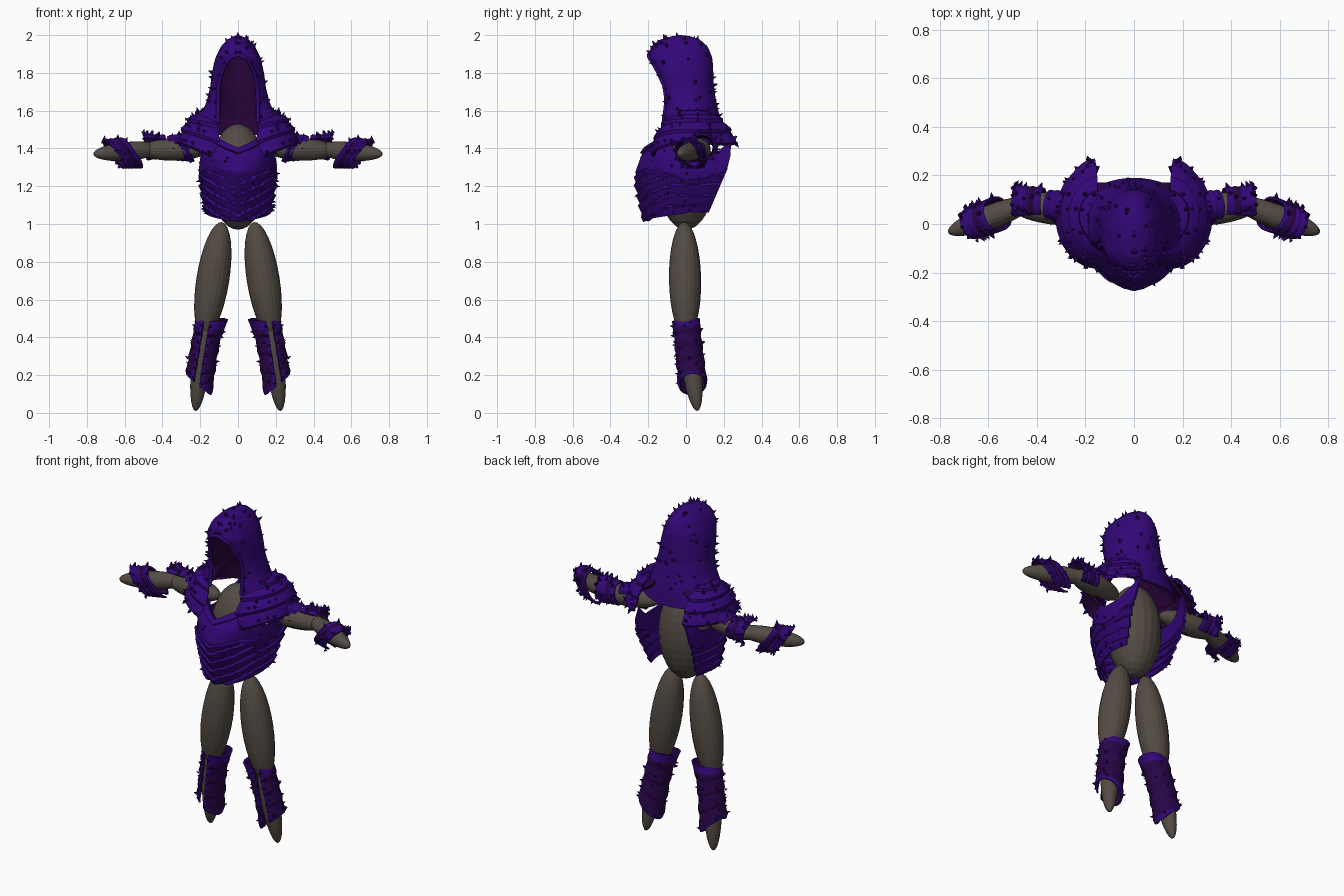
import bpy, bmesh, random
from math import sin, cos, pi, asin, sqrt, radians
from mathutils import Vector

random.seed(4)
cube = bpy.data.objects.get("Cube")
if cube:
    bpy.data.objects.remove(cube)


def material(name, rgb):
    m = bpy.data.materials.new(name)
    m.use_nodes = True
    m.diffuse_color = (*rgb, 1)
    bsdf = m.node_tree.nodes["Principled BSDF"]
    bsdf.inputs["Base Color"].default_value = (*rgb, 1)
    bsdf.inputs["Roughness"].default_value = 0.8
    return m


VIOLET = material("violet armour", (0.033, 0.002, 0.185))
PLUM = material("dark plum", (0.02, 0.0015, 0.06))
MAROON = material("maroon lining", (0.024, 0.0015, 0.045))
SKIN = material("grey brown body", (0.088, 0.071, 0.058))


def finish(name, bm, mats, mirror):
    me = bpy.data.meshes.new(name)
    bm.to_mesh(me)
    bm.free()
    for m in mats:
        me.materials.append(m)
    ob = bpy.data.objects.new(name, me)
    bpy.context.collection.objects.link(ob)
    if mirror:
        ob.modifiers.new("Mirror", 'MIRROR').use_mirror_merge = False
    return ob


def lerp_table(rows, t):
    """Interpolate rows of (key, values...) at key t."""
    t = min(max(t, rows[0][0]), rows[-1][0])
    for a, b in zip(rows, rows[1:]):
        if t <= b[0]:
            k = (t - a[0]) / (b[0] - a[0])
            return [p + (q - p) * k for p, q in zip(a[1:], b[1:])]


def limb(name, top, end, rx, ry, mirror=True):
    """Faceted ellipsoid stretched between two points."""
    top, end = Vector(top), Vector(end)
    bm = bmesh.new()
    bmesh.ops.create_uvsphere(bm, u_segments=20, v_segments=16, radius=1)
    axis = end - top
    rot = Vector((0, 0, -1)).rotation_difference(axis.normalized())
    for v in bm.verts:
        v.co = rot @ Vector((v.co.x * rx, v.co.y * ry, v.co.z * axis.length / 2)) + (top + end) / 2
    finish(name, bm, [SKIN], mirror)


def plate(name, f, nu, nv, thick=0.012, mirror=True, rule=None, lining=VIOLET, spikes=(), size=0.03):
    """Armour shell from a surface f(u, v), with spikes set along its normals."""
    bm = bmesh.new()
    grid = [[bm.verts.new(f(i / nu, j / nv)) for i in range(nu + 1)] for j in range(nv + 1)]
    for j in range(nv):
        for i in range(nu):
            face = bm.faces.new((grid[j][i], grid[j][i + 1], grid[j + 1][i + 1], grid[j + 1][i]))
            if rule and rule((i + .5) / nu, (j + .5) / nv):
                face.material_index = 1
    bm.normal_update()
    mid = sum((v.co for v in bm.verts), Vector()) / len(bm.verts)
    if sum(p.normal.dot(p.calc_center_median() - mid) for p in bm.faces) < 0:
        bmesh.ops.reverse_faces(bm, faces=bm.faces[:])
    ob = finish(name, bm, [VIOLET, PLUM, lining, lining], mirror)
    solid = ob.modifiers.new("Thickness", 'SOLIDIFY')
    solid.thickness = thick
    solid.offset = -1
    solid.material_offset = 2
    # Thorns
    sb = bmesh.new()
    e = 0.01
    for u, v in spikes:
        p = f(u, v)
        n = (f(u + e, v) - f(u - e, v)).cross(f(u, v + e) - f(u, v - e))
        if n.length < 1e-9:
            continue
        n.normalize()
        if n.dot(p - mid) < 0:
            n = -n
        h = size * random.uniform(.7, 1.25)
        made = bmesh.ops.create_cone(sb, cap_ends=True, segments=5, radius1=h * .55, radius2=0, depth=h * 1.3)
        rot = Vector((0, 0, 1)).rotation_difference((n + Vector((0, 0, .2))).normalized())
        for w in made['verts']:
            w.co = rot @ w.co + p + n * h * .4
    if len(sb.verts):
        finish(name + "_spikes", sb, [VIOLET], mirror)
    else:
        sb.free()


def scatter(n, u0=.03, u1=.97, v0=.03, v1=.95):
    return [(random.uniform(u0, u1), random.uniform(v0, v1)) for _ in range(n)]


def edge(n, v=None, u=None):
    ts = [(i + .5) / n for i in range(n)]
    return [(t, v) if u is None else (u, t) for t in ts]


def cuff(p0, p1, r0, r1, ref, a0, a1, shape):
    """Surface function for an open sleeve around a limb."""
    p0, p1, ref = Vector(p0), Vector(p1), Vector(ref)
    d = (p1 - p0).normalized()
    n = (ref - d * ref.dot(d)).normalized()
    b = d.cross(n)

    def f(u, v):
        a = radians(a0 + (a1 - a0) * u)
        dr, shift = shape(a, v)
        r = r0 + (r1 - r0) * v + dr + .008 * ((v * 4) % 1)
        return p0.lerp(p1, v) + d * shift + (n * cos(a) + b * sin(a)) * r
    return f


# Body
limb("torso", (0, 0, 1.53), (0, 0, .97), .15, .15, mirror=False)
limb("thighs", (.085, -.01, 1.01), (.182, 0, .4), .087, .085)
limb("shins", (.165, -.01, .55), (.225, .06, .01), .05, .053)
limb("upper_arms", (.15, .04, 1.4), (.52, .085, 1.39), .06, .065)
limb("forearms", (.4, .1, 1.4), (.765, -.035, 1.37), .05, .05)

# Hood: height, half width, front y, back y
HOOD = [(1.5, .24, -.13, .19), (1.58, .198, -.125, .18), (1.64, .168, -.125, .165),
        (1.72, .148, -.14, .148), (1.8, .138, -.17, .145), (1.88, .12, -.2, .14),
        (1.94, .09, -.185, .115), (1.975, .058, -.14, .075), (1.993, .025, -.08, .03),
        (2.0, .002, -.035, -.025)]


def hood(u, v):
    z = 1.5 + .5 * sin(min(max(v, 0), 1) * pi / 2)
    rx, yf, yb = lerp_table(HOOD, z)
    k = max(0, (z - 1.66) / .235)
    w = .105 * sqrt(1 - k * k) if k < 1 else 0
    gap = asin(min(w / rx, .85))
    a = (u * 2 - 1) * (pi - gap)
    cy = (yf + yb) / 2
    c = cos(a)
    y = cy + (yb - cy) * (c if c > 0 else -abs(c) ** .6)
    lift = .04 * (1 - v) ** 4 * max(0, -c) - .03 * (1 - v) ** 4 * max(0, c)
    return Vector((rx * sin(a), y, z + lift))


plate("hood", hood, 40, 30, .014, False, None, MAROON,
      scatter(50, .05, .95, .05, .85) + edge(9, u=.015) + edge(9, u=.985), .021)

# Raised rim around the hood opening
rim = bpy.data.curves.new("hood_rim", 'CURVE')
rim.dimensions = '3D'
rim.bevel_depth = .011
rim.bevel_resolution = 1
path = [hood(0, i / 20 * .58) for i in range(21)]
path += [hood(1, i / 20 * .58) for i in range(20, -1, -1)]
line = rim.splines.new('POLY')
line.points.add(len(path) - 1)
for pt, co in zip(line.points, path):
    pt.co = (*co, 1)
rim.materials.append(VIOLET)
bpy.context.collection.objects.link(bpy.data.objects.new("hood_rim", rim))

# Breastplate: height, half width, front depth, rear edge y
CHEST = [(1.0, .16, .205, .1), (1.06, .17, .22, .12), (1.2, .195, .25, .18),
         (1.28, .208, .255, .215), (1.36, .2, .225, .235), (1.46, .165, .16, .24)]


def chest(u, v):
    s = u * 2 - 1
    t = abs(s)
    low = 1.01 + .05 * min(1, t * 1.5)
    high = lerp_table([(0, 1.4), (.3, 1.46), (.45, 1.42), (.6, 1.34), (.8, 1.34), (1, 1.44)], t)[0]
    z = low + (high - low) * v
    rx, yf, yr = lerp_table(CHEST, z)
    # Overlapping chevron bands below, paired chest forms above
    if v < .62:
        bump = .016 * (((z - min(t, .5) * .22) / .055) % 1)
    else:
        bump = .016 * sin((v - .62) / .38 * pi) * sin(min(t * 2.2, 1) * pi)
    if t < .62:
        a = t / .62 * pi / 2
        x, y = (rx + bump) * sin(a), -(yf + bump) * cos(a) - .012 * max(0, 1 - t * 8)
    else:
        k = (t - .62) / .38
        x, y = (rx + bump) * (1 - .12 * k * k), yr * k
    return Vector((x if s > 0 else -x, y, z))


plate("breastplate", chest, 56, 44, .012, False, None, VIOLET,
      scatter(34, .1, .9, .05, .95) + edge(10, v=.04), .015)
plate("neckline_trim", lambda u, v: chest(.34 + .32 * u, .93 + .07 * v) + Vector((0, -.014, .004)),
      16, 1, .016, False)


# Layered shoulder mantle, drawn out into a horn at the back
def shoulder(u, v):
    a = radians(-108 + 204 * u)
    low = 10 - 24 * max(0, 1 - u * 2) ** 2 - 4 * max(0, u * 2 - 1) ** 2
    el = radians(80 + (low - 80) * v)
    r = 1 + .07 * ((v * 4) % 1) - .04
    back = .25 * max(0, u - .8) * v
    return Vector((.15 + .175 * r * cos(el) * cos(a) + back * .6,
                   .035 + .215 * r * cos(el) * sin(a) + back * .4,
                   1.38 + .235 * r * sin(el) + back * .3))


plate("shoulder_mantles", shoulder, 28, 24, .012, True, None, MAROON,
      scatter(30) + edge(9, v=.99), .019)

# Inner collar joining hood and mantle
plate("collar_folds", lambda u, v: Vector((.1 + .13 * v, -.1 + .27 * u, 1.64 - .1 * v - .07 * (2 * u - 1) ** 2)),
      8, 4, .012, rule=lambda u, v: True, lining=MAROON)

# Sleeve caps, elbow guards, bracers and shin guards
plate("sleeve_caps", cuff((.25, .065, 1.405), (.35, .08, 1.4), .078, .066, (0, 0, 1), -60, 165,
                          lambda a, v: (0, .02 * cos(a))),
      16, 8, .01, True, None, MAROON, scatter(8), .016)
plate("elbow_guards", cuff((.37, .085, 1.405), (.49, .085, 1.405), .064, .074, (0, 0, 1), -150, 45,
                           lambda a, v: (0, .015 * cos(a))),
      18, 8, .01, True, lambda u, v: .25 < v < .5, PLUM, scatter(16) + edge(7, v=.97), .02)
plate("bracers", cuff((.56, .042, 1.375), (.66, .005, 1.37), .068, .064, (0, 0, 1), -165, 165,
                      lambda a, v: (.016 * abs(cos(a)), .05 * cos(a))),
      24, 8, .01, True, lambda u, v: .25 < v < .5, PLUM, scatter(20) + edge(9, v=.97), .018)


def shin_shape(a, v):
    inner = max(0, sin(a))
    return .035 * (1 - v) ** 5 * inner, .045 * v * sin(a) - .02 * (1 - v) * inner


plate("shin_guards", cuff((.155, 0, .49), (.208, .035, .15), .067, .075, (0, -1, 0), 4, 338, shin_shape),
      30, 16, .011, True, lambda u, v: .04 < u < .96 and .1 < v < .94, PLUM,
      scatter(30) + edge(7, u=.02) + edge(7, u=.98), .016)
